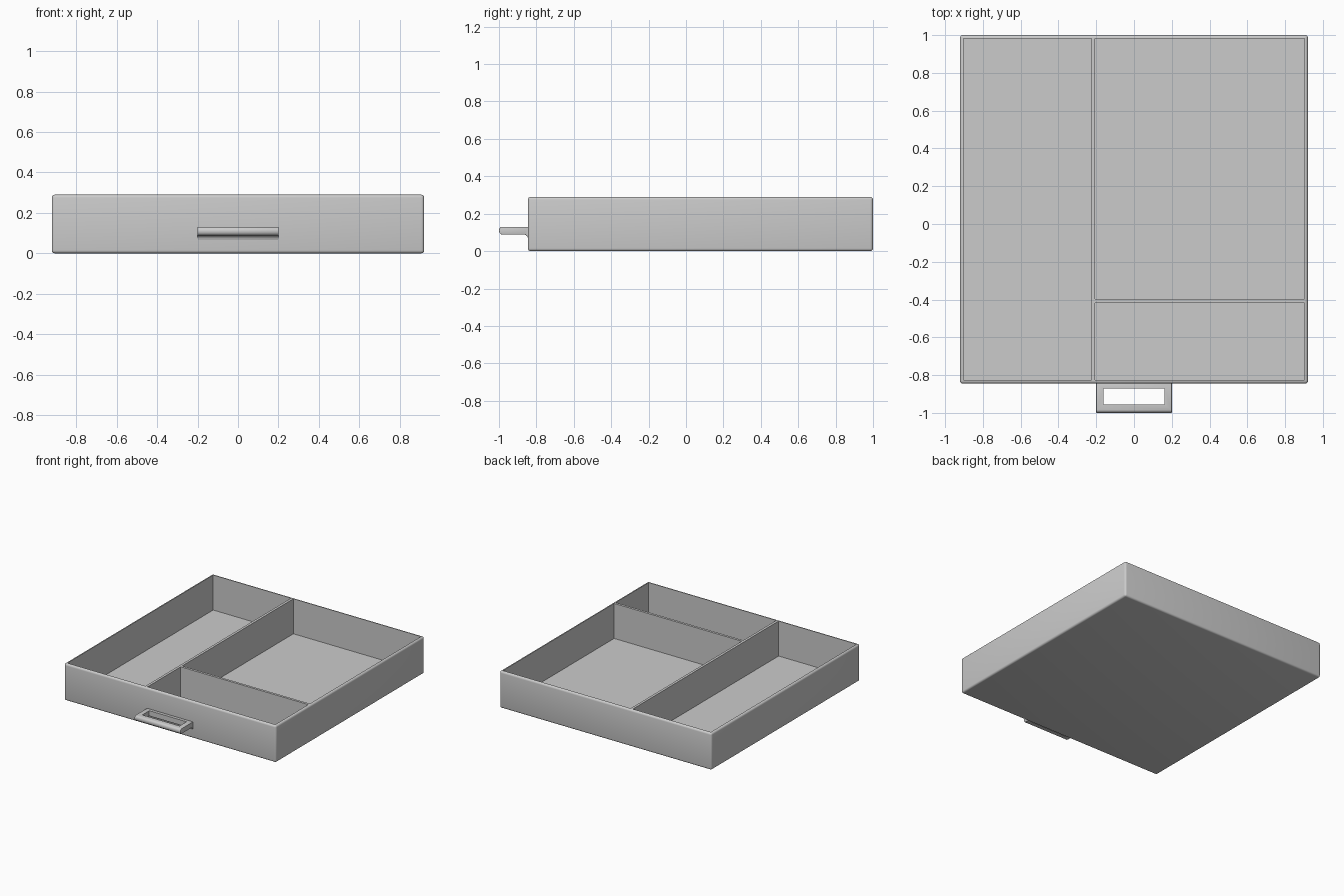
import bpy, bmesh, math
from mathutils import Vector

if "Cube" in bpy.data.objects:
    bpy.data.objects.remove(bpy.data.objects["Cube"], do_unlink=True)

grey = bpy.data.materials.new("plain grey")
grey.use_nodes = True
COLOUR = (0.6, 0.6, 0.6, 1)
grey.diffuse_color = COLOUR
grey.node_tree.nodes["Principled BSDF"].inputs["Base Color"].default_value = COLOUR


def finish(name, bm):
    bmesh.ops.recalc_face_normals(bm, faces=bm.faces)
    mesh = bpy.data.meshes.new(name)
    bm.to_mesh(mesh)
    bm.free()
    mesh.materials.append(grey)
    obj = bpy.data.objects.new(name, mesh)
    bpy.context.collection.objects.link(obj)
    return obj


def box(name, low, high):
    bm = bmesh.new()
    bmesh.ops.create_cube(bm, size=1)
    low, high = Vector(low), Vector(high)
    for v in bm.verts:
        v.co = (low + high) / 2 + v.co * (high - low)
    return finish(name, bm)


def activate(obj):
    bpy.ops.object.select_all(action='DESELECT')
    obj.select_set(True)
    bpy.context.view_layer.objects.active = obj


def bevel(obj, width, segments):
    mod = obj.modifiers.new("rounded edges", 'BEVEL')
    mod.width, mod.segments = width, segments
    mod.limit_method = 'ANGLE'
    mod.angle_limit = math.radians(40)
    activate(obj)
    bpy.ops.object.modifier_apply(modifier=mod.name)


def cut(obj, low, high):
    cutter = box("cutter", low, high)
    cutter.hide_render = True
    mod = obj.modifiers.new("cut", 'BOOLEAN')
    mod.operation, mod.solver, mod.object = 'DIFFERENCE', 'EXACT', cutter
    activate(obj)
    bpy.ops.object.modifier_apply(modifier=mod.name)
    bpy.data.objects.remove(cutter, do_unlink=True)


def smooth(obj):
    activate(obj)
    bpy.ops.object.shade_smooth_by_angle(angle=math.radians(35))


# Tray: rounded block hollowed into three compartments
HALF, FRONT, BACK, HEIGHT = 0.921, -0.845, 1.0, 0.29
WALL, FLOOR = 0.018, 0.015
IN_X, IN_FRONT, IN_BACK = HALF - WALL, FRONT + WALL, BACK - WALL
tray = box("drawer_tray", (-HALF, FRONT, 0), (HALF, BACK, HEIGHT))
bevel(tray, 0.015, 4)
for x0, x1, y0, y1 in (
        (-IN_X, -0.226, IN_FRONT, IN_BACK),
        (-0.206, IN_X, IN_FRONT, -0.417),
        (-0.206, IN_X, -0.398, IN_BACK)):
    cut(tray, (x0, y0, FLOOR), (x1, y1, HEIGHT + 0.1))
smooth(tray)

# Handle: side profile with a rounded nose and a fillet under its root
TOP, LOW, ROOT = 0.13, 0.089, FRONT + 0.005
profile = [(ROOT, TOP)]
radius = (TOP - LOW) / 2
for i in range(9):
    a = math.pi / 2 + math.pi * i / 8
    profile.append((-1 + 0.016 + 0.016 * math.cos(a),
                    LOW + radius + radius * math.sin(a)))
for i in range(7):
    a = math.pi / 2 * (1 - i / 6)
    profile.append((-0.869 + 0.024 * math.cos(a), LOW - 0.024 + 0.024 * math.sin(a)))
profile.append((ROOT, LOW - 0.024))

bm = bmesh.new()
face = bm.faces.new([bm.verts.new((-0.2, y, z)) for y, z in profile])
side = bmesh.ops.extrude_face_region(bm, geom=[face])["geom"]
bmesh.ops.translate(bm, vec=(0.4, 0, 0),
                    verts=[g for g in side if isinstance(g, bmesh.types.BMVert)])
handle = finish("pull_handle", bm)
bevel(handle, 0.005, 2)
cut(handle, (-0.162, -0.956, 0), (0.162, -0.87, 0.2))
smooth(handle)
